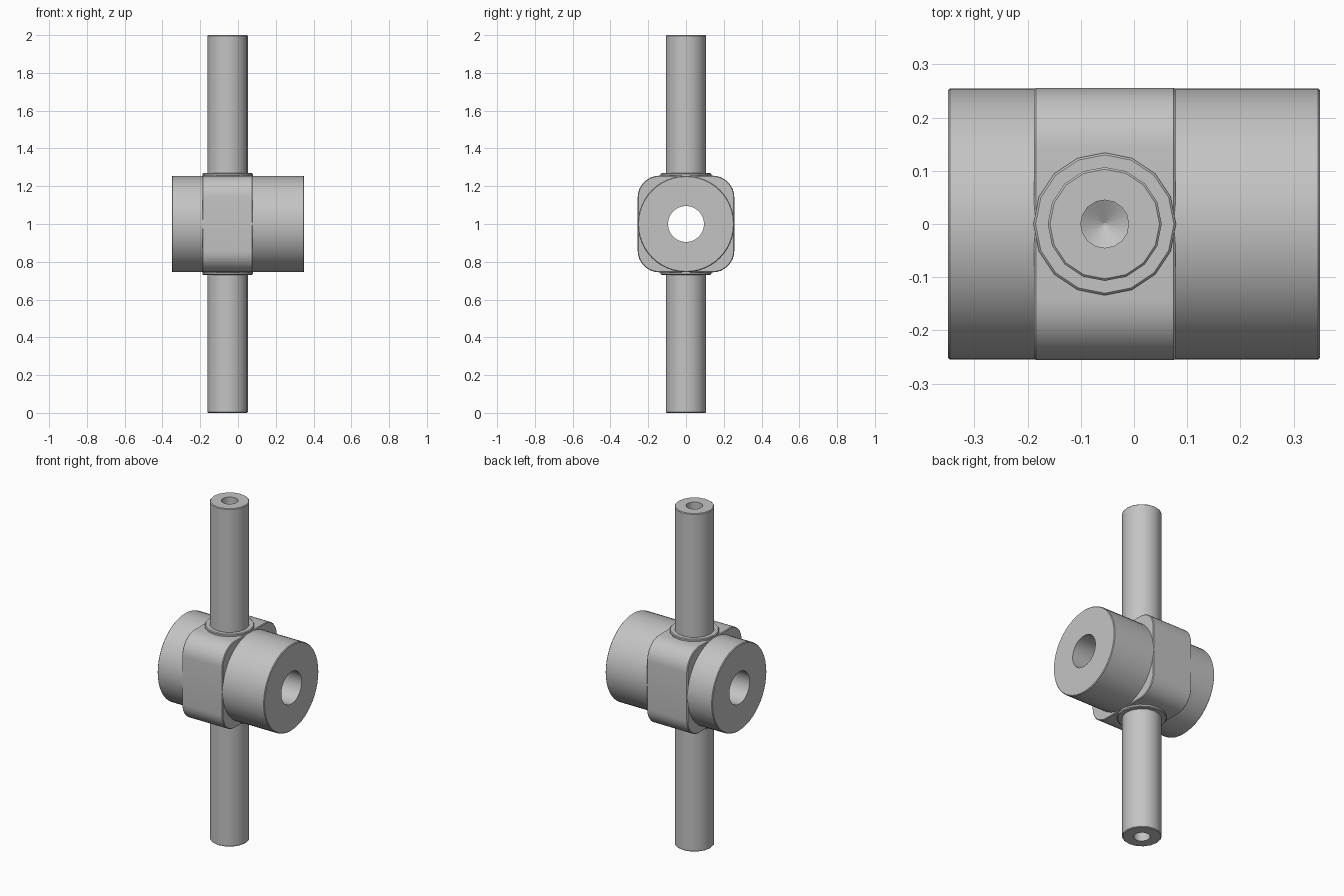
import bpy, bmesh, math
from mathutils import Vector

if "Cube" in bpy.data.objects:
    bpy.data.objects.remove(bpy.data.objects["Cube"])

steel = bpy.data.materials.new("steel grey")
steel.use_nodes = True
GREY = (0.55, 0.55, 0.55, 1)
steel.diffuse_color = GREY
steel.node_tree.nodes["Principled BSDF"].inputs["Base Color"].default_value = GREY

MID = 1.0        # height of the cross axis
ROD_X = -0.055   # where the rod crosses the barrel
EDGE = 0.004     # small chamfer on outer edges


def circle(r, n):
    return [(r * math.cos(2 * math.pi * i / n), r * math.sin(2 * math.pi * i / n))
            for i in range(n)]


def rounded_square(half, radius, steps=8):
    pts = []
    for corner in range(4):
        mid = math.pi / 4 + corner * math.pi / 2
        cx = math.copysign(half - radius, math.cos(mid))
        cy = math.copysign(half - radius, math.sin(mid))
        for s in range(steps + 1):
            a = mid + math.pi / 2 * (s / steps - 0.5)
            pts.append((cx + radius * math.cos(a), cy + radius * math.sin(a)))
    return pts


def loft(name, rings, place, closed=False):
    """Skin a list of (outline, offset) rings; place maps them into the world."""
    bm = bmesh.new()
    loops = [[bm.verts.new(place(u, v, h)) for u, v in outline] for outline, h in rings]
    pairs = list(zip(loops, loops[1:]))
    if closed:
        pairs.append((loops[-1], loops[0]))
    for a, b in pairs:
        n = len(a)
        for i in range(n):
            j = (i + 1) % n
            bm.faces.new((a[i], a[j], b[j], b[i]))
    if not closed:
        bm.faces.new(loops[0])
        bm.faces.new(loops[-1])
    bmesh.ops.remove_doubles(bm, verts=bm.verts, dist=0.00001)
    bmesh.ops.recalc_face_normals(bm, faces=bm.faces)
    mesh = bpy.data.meshes.new(name)
    bm.to_mesh(mesh)
    bm.free()
    mesh.materials.append(steel)
    obj = bpy.data.objects.new(name, mesh)
    bpy.context.collection.objects.link(obj)
    bpy.ops.object.select_all(action='DESELECT')
    obj.select_set(True)
    bpy.context.view_layer.objects.active = obj
    bpy.ops.object.shade_smooth_by_angle(angle=math.radians(30))
    return obj


def along_x(u, v, h):
    return Vector((h, u, MID + v))


# Barrel: thick tube with a through bore
R, BORE, END = 0.255, 0.095, 0.35
barrel = [(BORE, -END), (R - EDGE, -END), (R, EDGE - END),
          (R, END - EDGE), (R - EDGE, END), (BORE, END)]
loft("barrel", [(circle(r, 48), h) for r, h in barrel], along_x, closed=True)

# Rounded square block around the barrel, its core hidden inside the tube wall
outer = rounded_square(0.256, 0.115)
inset = rounded_square(0.256 - EDGE, 0.115 - EDGE)
core = [tuple(Vector(p).normalized() * 0.2) for p in outer]
x0, x1 = ROD_X - 0.133, ROD_X + 0.133
loft("centre_block", [(core, x0), (inset, x0), (outer, x0 + EDGE),
                      (outer, x1 - EDGE), (inset, x1), (core, x1)], along_x, closed=True)

# Upper and lower rods, each with a collar and a drilled end
COLLAR, ROD, HOLE = 0.134, 0.107, 0.045
rod = [(COLLAR, 0.2), (COLLAR, 0.265), (COLLAR - EDGE, 0.269), (ROD, 0.269),
       (ROD, 1 - EDGE), (ROD - EDGE, 1), (HOLE, 1), (HOLE, 0.92), (0.002, 0.895)]
for name, side in (("upper_rod", 1), ("lower_rod", -1)):
    loft(name, [(circle(r, 16), h) for r, h in rod],
         lambda u, v, h: Vector((ROD_X + u, v, MID + side * h)))
